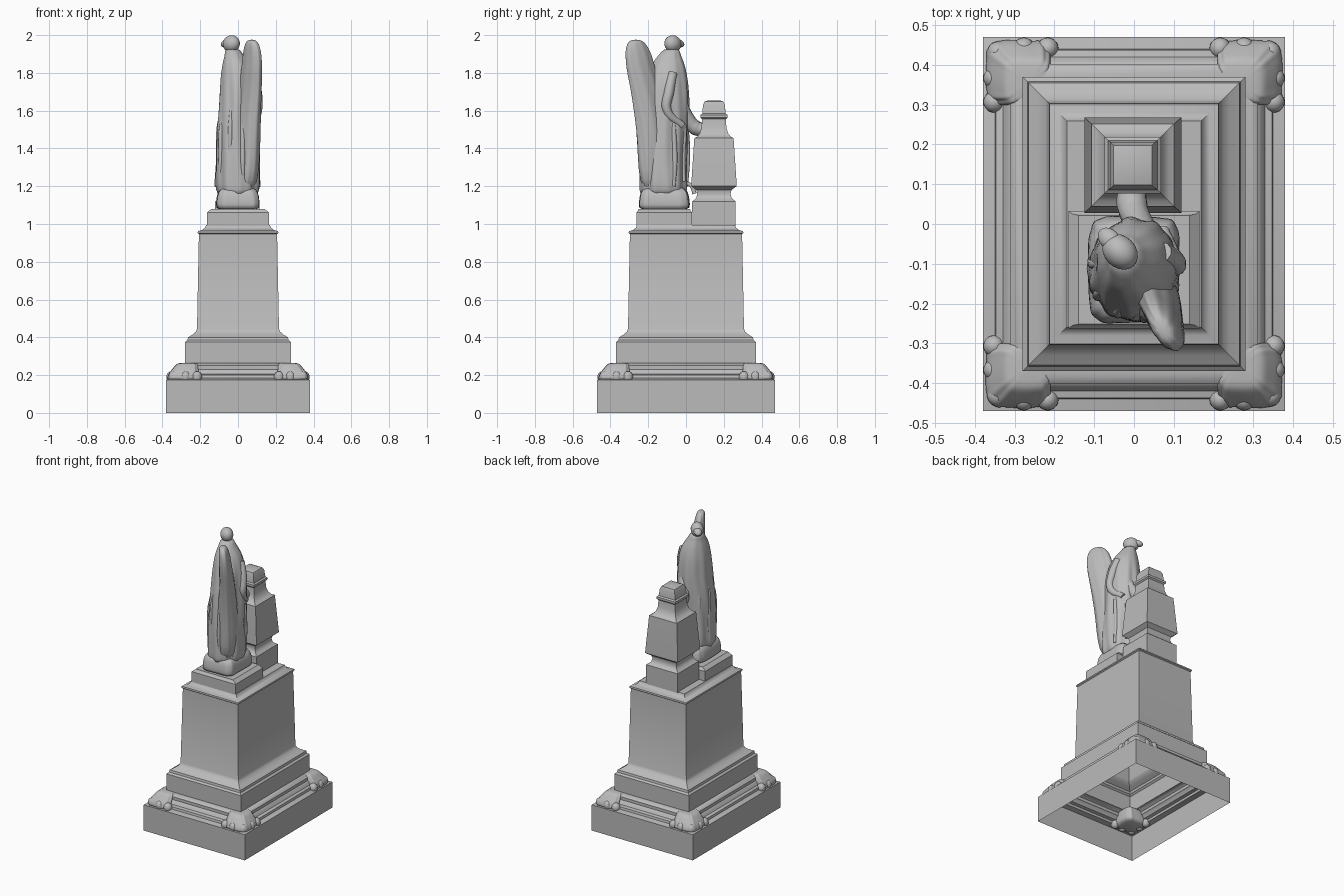
import bpy, bmesh
from math import sin, cos, pi, radians
from mathutils import Vector

cube = bpy.data.objects.get("Cube")
if cube:
    bpy.data.objects.remove(cube, do_unlink=True)

STONE = (0.5, 0.5, 0.5, 1.0)
stone = bpy.data.materials.new("grey_stone")
stone.use_nodes = True
stone.diffuse_color = STONE
stone.node_tree.nodes["Principled BSDF"].inputs["Base Color"].default_value = STONE


def finish(name, bm, subdiv=0, angle=35):
    """Turn a bmesh into a shaded stone object."""
    bmesh.ops.recalc_face_normals(bm, faces=bm.faces[:])
    mesh = bpy.data.meshes.new(name)
    bm.to_mesh(mesh)
    bm.free()
    mesh.materials.append(stone)
    obj = bpy.data.objects.new(name, mesh)
    bpy.context.collection.objects.link(obj)
    bpy.ops.object.select_all(action='DESELECT')
    obj.select_set(True)
    bpy.context.view_layer.objects.active = obj
    if subdiv:
        mod = obj.modifiers.new("soften", 'SUBSURF')
        mod.levels = mod.render_levels = subdiv
        bpy.ops.object.shade_smooth()
    else:
        bpy.ops.object.shade_smooth_by_angle(angle=radians(angle))
    return obj


def loft(name, rings, open_bottom=False, subdiv=0):
    """Skin a stack of equal-length point rings."""
    bm = bmesh.new()
    loops = [[bm.verts.new(p) for p in ring] for ring in rings]
    for low, high in zip(loops, loops[1:]):
        n = len(low)
        for i in range(n):
            j = (i + 1) % n
            bm.faces.new((low[i], low[j], high[j], high[i]))
    bm.faces.new(loops[-1])
    if not open_bottom:
        bm.faces.new(loops[0][::-1])
    return finish(name, bm, subdiv)


def rect(hx, hy, z, cx=0, cy=0):
    return [(cx + sx * hx, cy + sy * hy, z)
            for sx, sy in ((-1, -1), (1, -1), (1, 1), (-1, 1))]


def oval(z, cx, cy, rx, ry, turn=0, folds=0, depth=0, power=1, n=48):
    """Turned oval ring; folds ripple its rim, power below 1 squares it."""
    ring = []
    for i in range(n):
        a = 2 * pi * i / n
        r = 1 + depth * (sin(folds * a + 5 * z) + 0.6 * sin((folds - 4) * a - 7 * z))
        c, s = cos(a), sin(a)
        u = rx * r * abs(c) ** power * (1 if c > 0 else -1)
        v = ry * r * abs(s) ** power * (1 if s > 0 else -1)
        ring.append((cx + u * cos(turn) - v * sin(turn),
                     cy + u * sin(turn) + v * cos(turn), z))
    return ring


def blob(name, centre, radii, turn=0, tilt=0):
    bm = bmesh.new()
    bmesh.ops.create_uvsphere(bm, u_segments=20, v_segments=12, radius=1)
    bmesh.ops.scale(bm, vec=radii, verts=bm.verts)
    obj = finish(name, bm, angle=180)
    obj.location, obj.rotation_euler = centre, (0, tilt, turn)
    return obj


def tube(name, points):
    """Smooth limb or fold through points (x, y, z, radius)."""
    curve = bpy.data.curves.new(name, 'CURVE')
    curve.dimensions = '3D'
    curve.bevel_depth = 1
    curve.bevel_resolution = 3
    curve.resolution_u = 6
    curve.use_fill_caps = True
    spline = curve.splines.new('BEZIER')
    spline.bezier_points.add(len(points) - 1)
    for bp, (x, y, z, r) in zip(spline.bezier_points, points):
        bp.co, bp.radius = (x, y, z), r
        bp.handle_left_type = bp.handle_right_type = 'AUTO'
    curve.materials.append(stone)
    obj = bpy.data.objects.new(name, curve)
    bpy.context.collection.objects.link(obj)


# Hollow main pedestal: (inset from the plinth edge, height)
profile = [(0, 0), (0, .175), (.03, .185), (.033, .2), (.05, .207), (.06, .225),
           (.068, .23), (.068, .25), (.085, .262), (.1, .264), (.1, .375),
           (.112, .385), (.115, .4), (.14, .415), (.157, .43), (.163, .445),
           (.173, .947), (.166, .952), (.168, .962), (.19, .968),
           (.205, .98), (.211, .995)]
loft("pedestal", [rect(.38 - i, .47 - i, z) for i, z in profile], open_bottom=True)

# Block under the figure and the rough rock it stands on
loft("figure_block", [rect(hx, hy, z, 0, -.115) for hx, hy, z in
     ((.165, .148, .99), (.165, .148, 1.06), (.155, .14, 1.068), (.14, .137, 1.08))])
loft("figure_rock", [oval(z, 0, -.115, rx, ry, 0, 9, .012, .35) for z, rx, ry in
     ((1.07, .115, .135), (1.1, .115, .135), (1.15, .112, .13),
      (1.18, .1, .12), (1.2, .07, .09))], subdiv=1)

# Small pillar behind the figure: (half width, half depth, height)
pillar = [(.118, .115, .99), (.118, .115, 1.12), (.105, .1, 1.13), (.095, .093, 1.14),
          (.09, .088, 1.16), (.095, .093, 1.18), (.122, .12, 1.2), (.122, .12, 1.213),
          (.104, .104, 1.455), (.09, .09, 1.462), (.075, .075, 1.48), (.065, .066, 1.51),
          (.062, .063, 1.555), (.071, .071, 1.563), (.071, .071, 1.578),
          (.062, .062, 1.585), (.056, .058, 1.63), (.048, .05, 1.648), (.03, .03, 1.655)]
loft("small_pillar", [rect(hx, hy, z, -.003, .148) for hx, hy, z in pillar])

# Robed body with rippling folds: (height, centre, radii)
body = [(1.14, 0, -.12, .1, .12), (1.18, 0, -.12, .115, .125), (1.24, 0, -.12, .118, .124),
        (1.32, 0, -.12, .115, .125), (1.4, 0, -.117, .115, .125), (1.5, 0, -.113, .112, .125),
        (1.6, .005, -.107, .107, .125), (1.7, .005, -.1, .102, .115),
        (1.77, 0, -.097, .094, .106), (1.83, -.005, -.095, .08, .092),
        (1.87, -.015, -.092, .062, .075), (1.9, -.022, -.085, .046, .054),
        (1.93, -.03, -.075, .04, .042)]
loft("robed_body", [oval(*b, 0, 11, .035 if b[0] < 1.75 else .012) for b in body], subdiv=1)

# Bowed hooded head looking to the back right
blob("head", (-.035, -.07, 1.954), (.05, .04, .045), radians(135), .2)
blob("face", (-.062, -.038, 1.957), (.034, .025, .02), radians(135), .35)

# Tall folded wing: (height, centre, length and thickness radii)
wing = [(1.17, .03, -.16, .05, .04), (1.22, .035, -.165, .085, .06),
        (1.35, .045, -.17, .09, .06), (1.5, .05, -.178, .092, .06),
        (1.62, .058, -.195, .092, .052), (1.72, .066, -.212, .09, .045),
        (1.81, .072, -.238, .085, .04), (1.89, .075, -.25, .08, .035),
        (1.94, .074, -.26, .064, .03), (1.965, .073, -.264, .045, .024),
        (1.976, .073, -.266, .022, .014)]
loft("folded_wing", [oval(*w, radians(-60), 9, .025) for w in wing], subdiv=1)

# Arms, one resting on the pillar, and hanging cloth
tube("resting_arm", [(.04, -.03, 1.66, .03), (.01, .01, 1.56, .035),
                     (-.005, .05, 1.51, .04), (-.005, .085, 1.5, .036)])
tube("side_arm", [(.07, -.07, 1.8, .025), (.1, -.09, 1.7, .027),
                  (.104, -.1, 1.6, .024), (.07, -.02, 1.52, .02)])
tube("trailing_cloth", [(0, -.01, 1.22, .012), (0, .03, 1.2, .011), (0, .045, 1.16, .012)])
for k in range(9):
    a = radians(25 + 37 * k)
    x, y = .105 * cos(a), -.115 + .118 * sin(a)
    tube("robe_fold_%d" % (k + 1),
         [(x * .8, y * .8 - .02, 1.66 - .03 * (k % 3), .006),
          (x * .98, y, 1.5, .013), (x, y + .006 * (-1) ** k, 1.34, .014),
          (x * 1.04, y, 1.2 + .025 * (k % 2), .009)])

# Lion paws clasping the four plinth corners
for sx in (-1, 1):
    for sy in (-1, 1):
        tag = ("left" if sx > 0 else "right") + ("_back" if sy > 0 else "_front")
        steps = ((.165, .292, .082), (.19, .292, .083), (.215, .285, .078),
                 (.24, .275, .066), (.258, .27, .058), (.266, .265, .045))
        loft("paw_" + tag, [oval(z, sx * c, sy * (c + .09), r, r, 0, 12, .02, .5)
                            for z, c, r in steps], subdiv=1)
        # Knuckles spread along both outer edges
        for k, (dx, dy) in enumerate(((0, .135), (0, .075), (.01, .01), (.075, 0), (.135, 0))):
            blob("paw_%s_toe_%d" % (tag, k + 1),
                 (sx * (.352 - dx), sy * (.442 - dy), .19), (.027, .027, .03))
